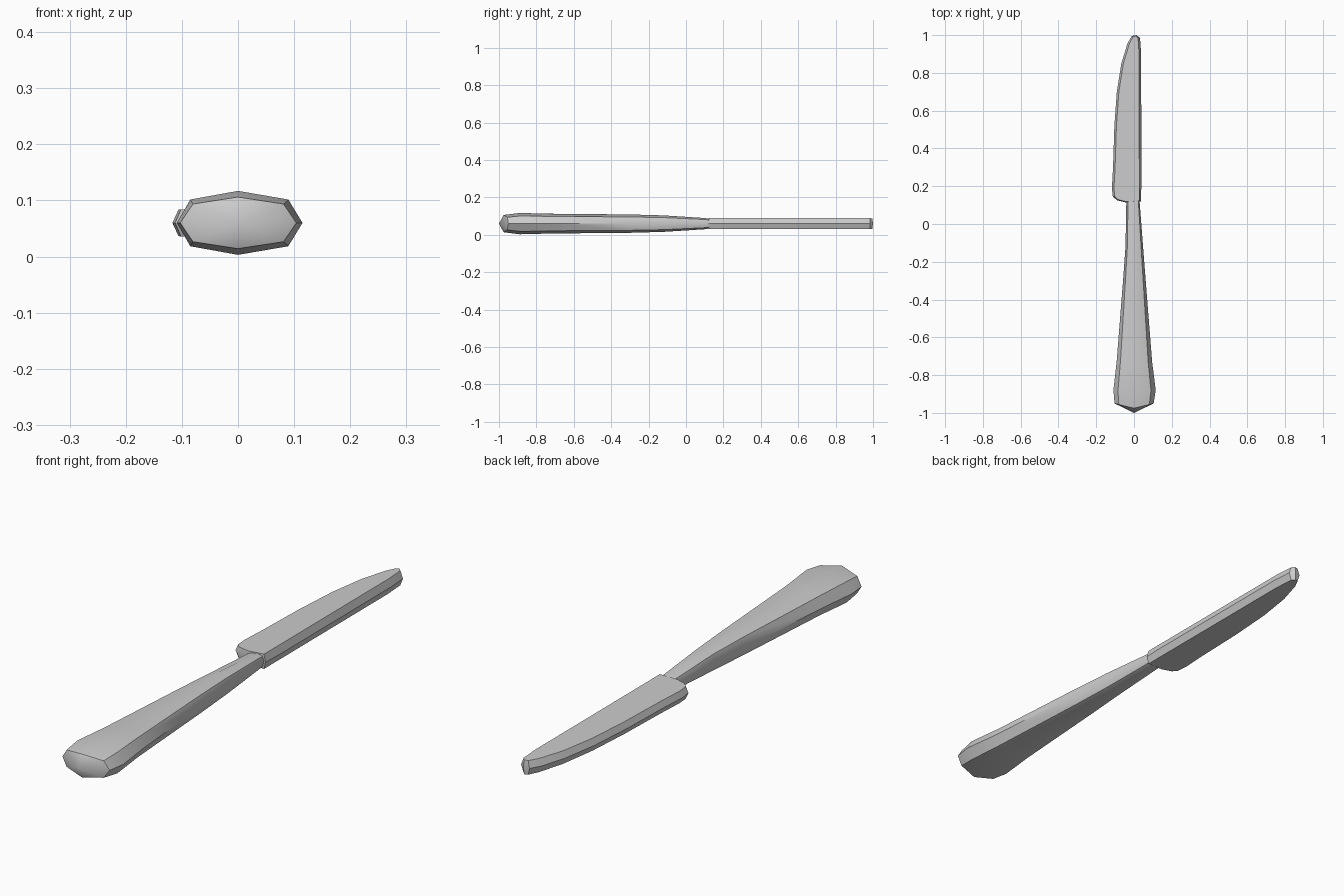
import bpy, bmesh
from mathutils import Vector

if "Cube" in bpy.data.objects:
    bpy.data.objects.remove(bpy.data.objects["Cube"])

MID = 0.06  # height of the knife's centre plane


def finish(bm, name, angle):
    bmesh.ops.recalc_face_normals(bm, faces=bm.faces)
    mesh = bpy.data.meshes.new(name)
    bm.to_mesh(mesh)
    bm.free()
    ob = bpy.data.objects.new(name, mesh)
    bpy.context.collection.objects.link(ob)
    bpy.ops.object.select_all(action='DESELECT')
    ob.select_set(True)
    bpy.context.view_layer.objects.active = ob
    bpy.ops.object.shade_smooth_by_angle(angle=angle)
    return ob


def bridge(bm, a, b):
    n = len(a)
    for i in range(n):
        j = (i + 1) % n
        bm.faces.new((a[i], a[j], b[j], b[i]))


# Handle: eight-sided section lofted along y, with a pointed butt
section = [(1, 0), (0.78, 0.73), (0, 1), (-0.78, 0.73),
           (-1, 0), (-0.78, -0.73), (0, -1), (0.78, -0.73)]
# y, left width, right width, half height, forward bulge of the middle
stations = [(0.13, 0.040, 0.029, 0.025, 0),
            (0.10, 0.041, 0.031, 0.030, 0),
            (-0.12, 0.045, 0.048, 0.044, 0),
            (-0.30, 0.058, 0.062, 0.049, 0),
            (-0.73, 0.092, 0.096, 0.053, 0),
            (-0.88, 0.109, 0.115, 0.057, 0.01),
            (-0.95, 0.103, 0.104, 0.046, 0.025)]
bm = bmesh.new()
rings = []
for y, left, right, h, bulge in stations:
    rings.append([bm.verts.new((u * (right if u > 0 else left),
                                y - bulge * (1 - abs(u)), MID + v * h))
                  for u, v in section])
for a, b in zip(rings, rings[1:]):
    bridge(bm, a, b)
bm.faces.new(rings[0])
tip = bm.verts.new((0, -1, MID))
for i in range(8):
    bm.faces.new((rings[-1][i], rings[-1][(i + 1) % 8], tip))
finish(bm, "handle", 0.7)

# Blade: flat outline with the rim drawn out to a ridge at mid height
outline = [Vector(p) for p in [
    (0.036, 0.12), (0.039, 0.2), (0.038, 0.9), (0.032, 0.985), (0.012, 1.0),
    (-0.012, 0.995), (-0.035, 0.955), (-0.067, 0.85), (-0.091, 0.70),
    (-0.104, 0.52), (-0.111, 0.30), (-0.117, 0.19), (-0.112, 0.145),
    (-0.090, 0.126), (-0.042, 0.114)]]
n = len(outline)
bm = bmesh.new()
rim = [bm.verts.new((p.x, p.y, MID)) for p in outline]
for side in (1, -1):
    flat = []
    for i, p in enumerate(outline):
        t = (outline[(i + 1) % n] - outline[i - 1]).normalized()
        x, y = p.x - t.y * 0.011, p.y + t.x * 0.004
        flat.append(bm.verts.new((x, y, MID + side * (0.028 + 0.04 * x))))
    bridge(bm, rim, flat)
    bm.faces.new(flat)
finish(bm, "blade", 0.5)
